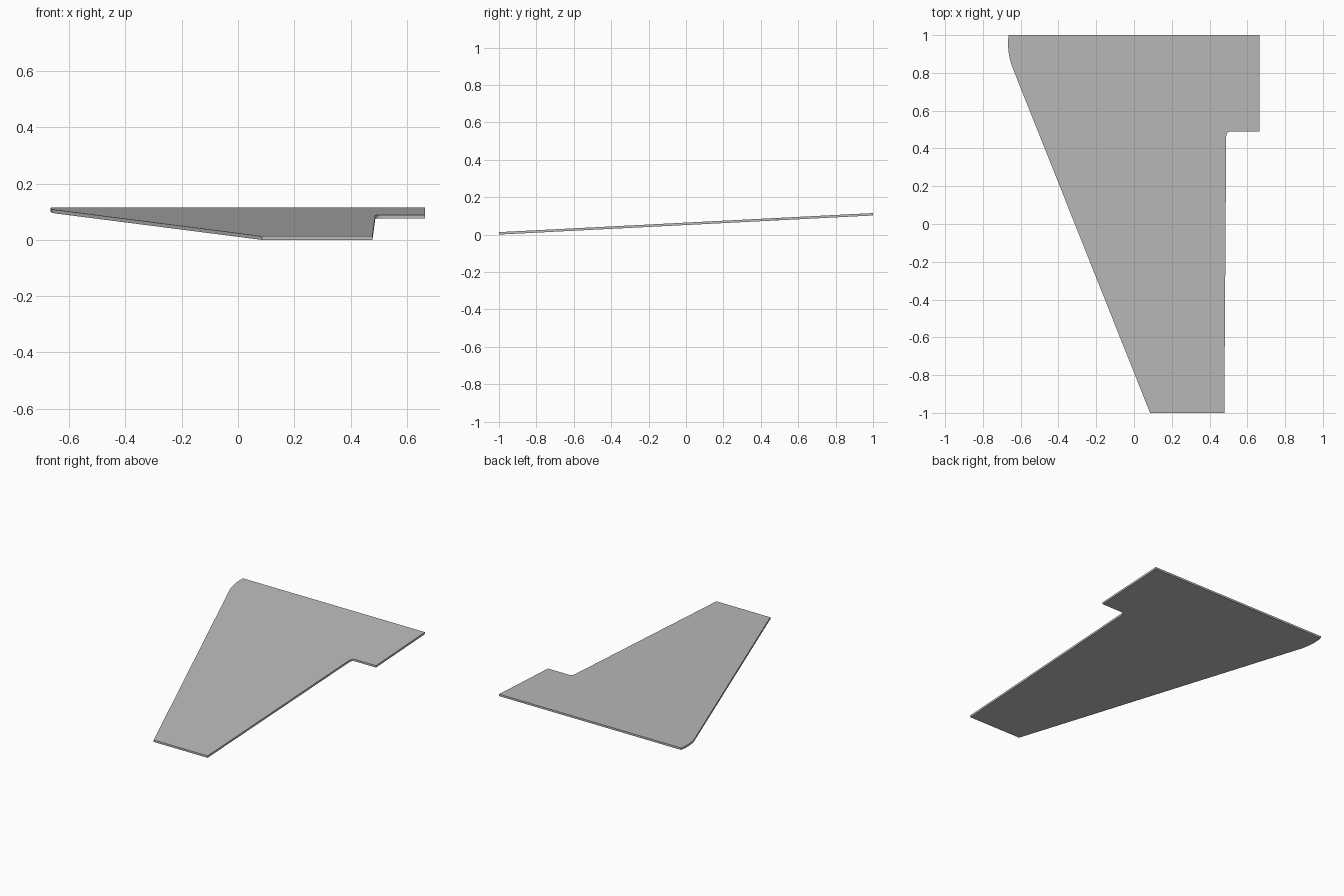
import bpy
import bmesh
from mathutils import Vector

default = bpy.data.objects.get("Cube")
if default:
    bpy.data.objects.remove(default, do_unlink=True)

THICKNESS = 0.013
SLOPE = 0.051


def bezier(a, control, b, steps):
    """Points along a quadratic curve, used for rounded corners."""
    a, control, b = Vector(a), Vector(control), Vector(b)
    return [a.lerp(control, i / steps).lerp(control.lerp(b, i / steps), i / steps)
            for i in range(steps + 1)]


# Single plain grey finish
grey = bpy.data.materials.new("plain grey")
grey.use_nodes = True
colour = (0.5, 0.5, 0.5, 1.0)
grey.diffuse_color = colour
grey.node_tree.nodes["Principled BSDF"].inputs["Base Color"].default_value = colour

# Outline, counter-clockwise: tip, trailing edge, notch, root, rounded leading corner
outline = [Vector((0.085, -1)), Vector((0.478, -1)), Vector((0.485, 0))]
outline += bezier((0.488, 0.46), (0.488, 0.49), (0.515, 0.49), 6)
outline += [Vector((0.664, 0.49)), Vector((0.664, 1))]
outline += bezier((-0.664, 1), (-0.675, 0.91), (-0.642, 0.825), 10)

# Tilted plate extruded straight up from its sloping underside
bm = bmesh.new()
base = bm.faces.new([bm.verts.new((p.x, p.y, SLOPE * (p.y + 1))) for p in outline])
top = bmesh.ops.extrude_face_region(bm, geom=[base])
top_verts = [v for v in top["geom"] if isinstance(v, bmesh.types.BMVert)]
bmesh.ops.translate(bm, verts=top_verts, vec=(0, 0, THICKNESS))
bmesh.ops.recalc_face_normals(bm, faces=bm.faces)

mesh = bpy.data.meshes.new("wing_panel")
bm.to_mesh(mesh)
bm.free()
mesh.materials.append(grey)
panel = bpy.data.objects.new("wing_panel", mesh)
bpy.context.collection.objects.link(panel)
